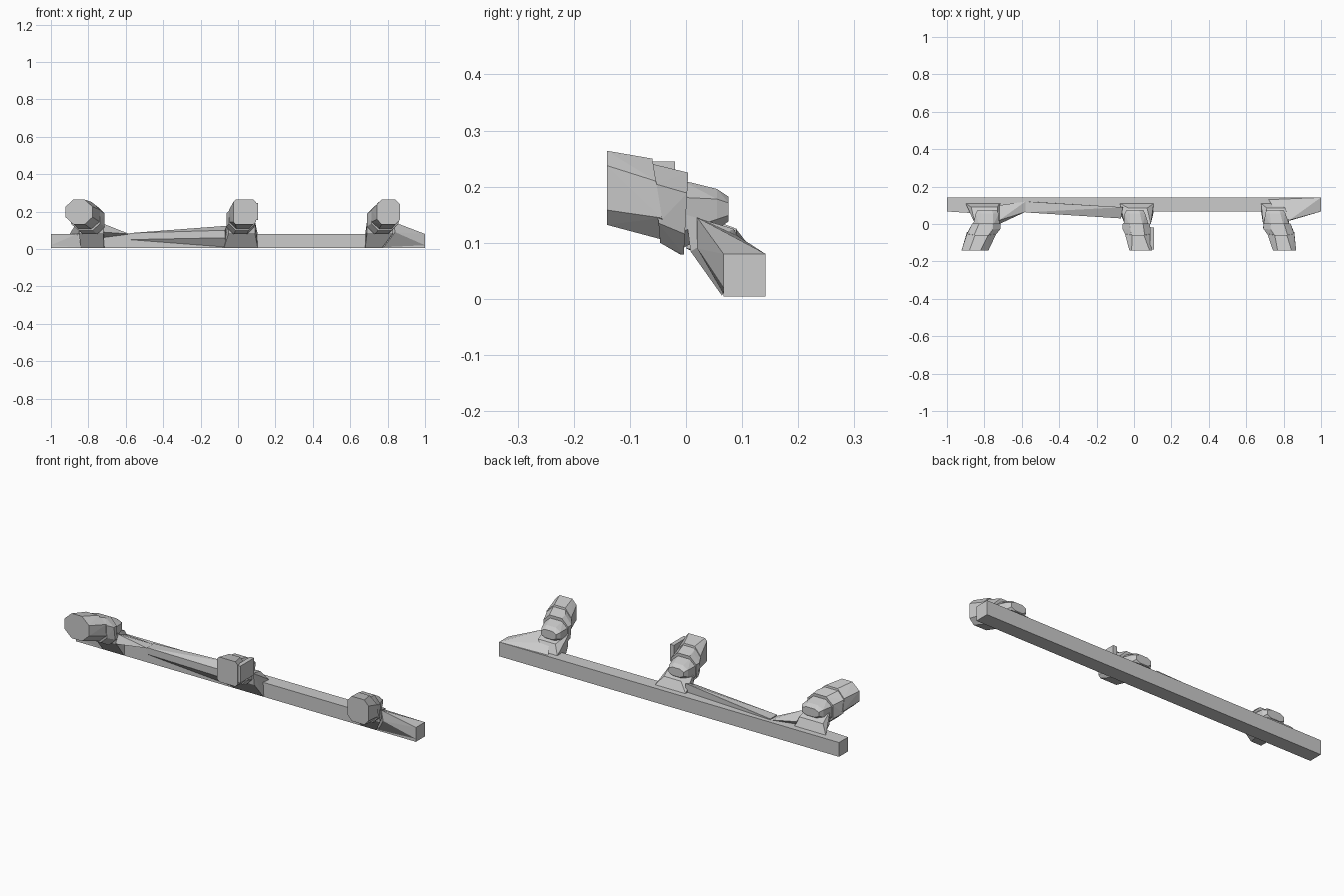
import bpy, bmesh


def hull(name, pts):
    bm = bmesh.new()
    for p in pts:
        bm.verts.new(p)
    r = bmesh.ops.convex_hull(bm, input=bm.verts)
    junk = {e for e in r["geom_interior"] + r["geom_unused"] if isinstance(e, bmesh.types.BMVert)}
    bmesh.ops.delete(bm, geom=list(junk), context='VERTS')
    bmesh.ops.dissolve_limit(bm, angle_limit=0.02, verts=bm.verts, edges=bm.edges)
    bmesh.ops.recalc_face_normals(bm, faces=bm.faces)
    me = bpy.data.meshes.new(name)
    bm.to_mesh(me)
    bm.free()
    ob = bpy.data.objects.new(name, me)
    bpy.context.collection.objects.link(ob)
    return ob


def box(x0, x1, y0, y1, z0, z1):
    return [(x, y, z) for x in (x0, x1) for y in (y0, y1) for z in (z0, z1)]


def ring(cx, y, cz, w, h, c=0.45, lean=0.0):
    """Chamfered rectangle facing -y; lean shifts y with height."""
    k = 1 - c
    shape = [(1, k), (k, 1), (-k, 1), (-1, k), (-1, -k), (-k, -1), (k, -1), (1, -k)]
    return [(cx + w * a, y + lean * b, cz + h * b) for a, b in shape]


# Long mounting rail
hull("rail", box(-1, 1, 0.067, 0.142, 0.004, 0.08))

# Sloped fillets running from the rail into the mounts
hull("rail_fillet_centre", box(-0.58, -0.57, 0.062, 0.12, 0.05, 0.085)
     + [(-0.07, 0.03, 0.06), (-0.07, 0.03, 0.10), (-0.06, 0.09, 0.124), (-0.06, 0.09, 0.01), (-0.06, 0.066, 0.01)])
hull("rail_fillet_left", [(-0.58, 0.065, 0.08), (-0.58, 0.12, 0.08), (-0.72, 0.0, 0.09),
                          (-0.72, 0.02, 0.135), (-0.72, 0.10, 0.10), (-0.72, 0.07, 0.06)])
hull("rail_fillet_end", [(1, 0.067, 0.08), (1, 0.142, 0.08), (1, 0.067, 0.02), (0.78, 0.066, 0.01),
                         (0.84, 0.02, 0.09), (0.83, 0.02, 0.145), (0.75, 0.08, 0.12), (0.72, 0.13, 0.08)])
hull("rail_fillet_left_end", [(-1, 0.067, 0.08), (-1, 0.067, 0.02), (-1, 0.13, 0.08),
                              (-0.86, 0.058, 0.08), (-0.84, 0.066, 0.01), (-0.86, 0.11, 0.08)])


def lamp(side, base, neck, front, mid, back, rear, chamfer):
    # Mount: wide foot on the rail tapering up to the head
    x0, x1 = base
    n0, n1 = neck
    hull(side + "_mount", [(x0, 0.064, 0.006), (x1, 0.064, 0.006), (x0, 0.11, 0.08), (x1, 0.11, 0.08),
                           (n0, 0.008, 0.085), (n1, 0.008, 0.085), (n0, 0.0, 0.15), (n1, 0.0, 0.15),
                           (n0 + 0.02, 0.085, 0.125), (n1 - 0.02, 0.085, 0.125)])
    # Head: three overlapping faceted shells and a rounded rear cap
    fx, fw = front
    mx, mw = mid
    bx, bw = back
    rx, rw = rear
    hull(side + "_head_front", ring(fx, -0.141, 0.198, fw, 0.066, chamfer)
         + ring(mx, -0.048, 0.177, mw, 0.073, 0.55, -0.012))
    hull(side + "_head_middle", ring(mx, -0.052, 0.170, mw, 0.070, 0.5, -0.006)
         + ring(bx, 0.0, 0.152, bw, 0.073, 0.5, 0.004)
         + ring(bx, -0.02, 0.155, bw * 1.03, 0.076, 0.55, -0.01))
    hull(side + "_head_rear", ring(bx, -0.01, 0.150, bw * 0.95, 0.062, 0.5)
         + ring(rx, 0.055, 0.160, rw, 0.036, 0.5)
         + ring(rx, 0.076, 0.160, rw * 0.8, 0.022, 0.5))


# Three lamp heads, each aimed a little differently
lamp("left", (-0.84, -0.715), (-0.85, -0.72),
     (-0.85, 0.072), (-0.815, 0.078), (-0.79, 0.075), (-0.785, 0.062), 0.58)
lamp("centre", (-0.075, 0.105), (-0.05, 0.09),
     (0.035, 0.06), (0.022, 0.07), (0.012, 0.072), (0.005, 0.055), 0.2)
lamp("right", (0.68, 0.77), (0.69, 0.83),
     (0.805, 0.062), (0.785, 0.072), (0.765, 0.072), (0.755, 0.055), 0.4)

# Wide back edges of the left and centre mounts
hull("left_mount_back", [(-0.9, 0.11, 0.08), (-0.72, 0.11, 0.08), (-0.87, 0.09, 0.125), (-0.73, 0.09, 0.125),
                         (-0.85, 0.0, 0.16), (-0.73, 0.0, 0.16), (-0.84, 0.02, 0.08), (-0.73, 0.02, 0.08)])

# Small side plate on the centre lamp
hull("centre_side_plate", box(0.085, 0.108, -0.135, -0.02, 0.155, 0.245))
